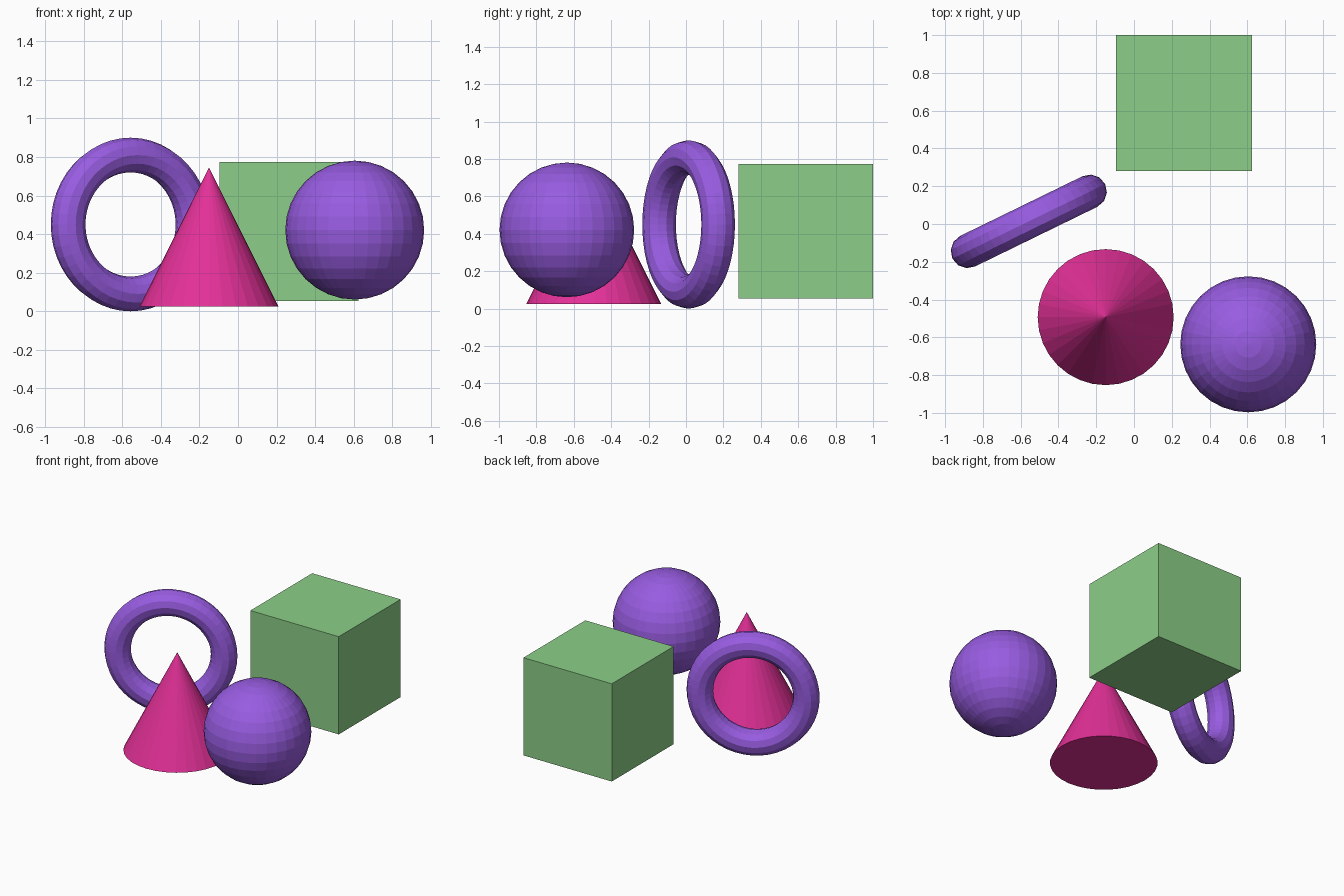
import bpy
import math

if "Cube" in bpy.data.objects:
    bpy.data.objects.remove(bpy.data.objects["Cube"])


def make_material(name, rgb):
    mat = bpy.data.materials.new(name)
    mat.diffuse_color = (*rgb, 1.0)
    mat.use_nodes = True
    mat.node_tree.nodes["Principled BSDF"].inputs["Base Color"].default_value = mat.diffuse_color
    return mat


def finish(name, mat):
    """Name the newly added primitive and give it its colour."""
    obj = bpy.context.object
    obj.name = name
    obj.data.name = name
    obj.data.materials.append(mat)
    return obj


purple = make_material("purple", (0.314, 0.107, 0.753))
pink = make_material("pink", (0.775, 0.030, 0.314))
green = make_material("green", (0.262, 0.624, 0.246))

SIZE = 0.72  # shared width of cube, ball and cone

# Cube at the back
bpy.ops.mesh.primitive_cube_add(size=SIZE, location=(0.265, 0.64, 0.413))
finish("cube", green)

# Faceted ball at the front right
bpy.ops.mesh.primitive_uv_sphere_add(
    segments=32, ring_count=16, radius=SIZE / 2, location=(0.605, -0.637, 0.421))
finish("ball", purple)

# Cone at the front centre
bpy.ops.mesh.primitive_cone_add(
    vertices=32, radius1=SIZE / 2, radius2=0, depth=SIZE,
    location=(-0.15, -0.493, 0.386))
finish("cone", pink)

# Upright ring on the left, turned about the vertical
bpy.ops.mesh.primitive_torus_add(
    major_segments=48, minor_segments=12, major_radius=0.36, minor_radius=0.09,
    location=(-0.557, 0.014, 0.45),
    rotation=(math.radians(90), 0, math.radians(26)))
finish("ring", purple)
